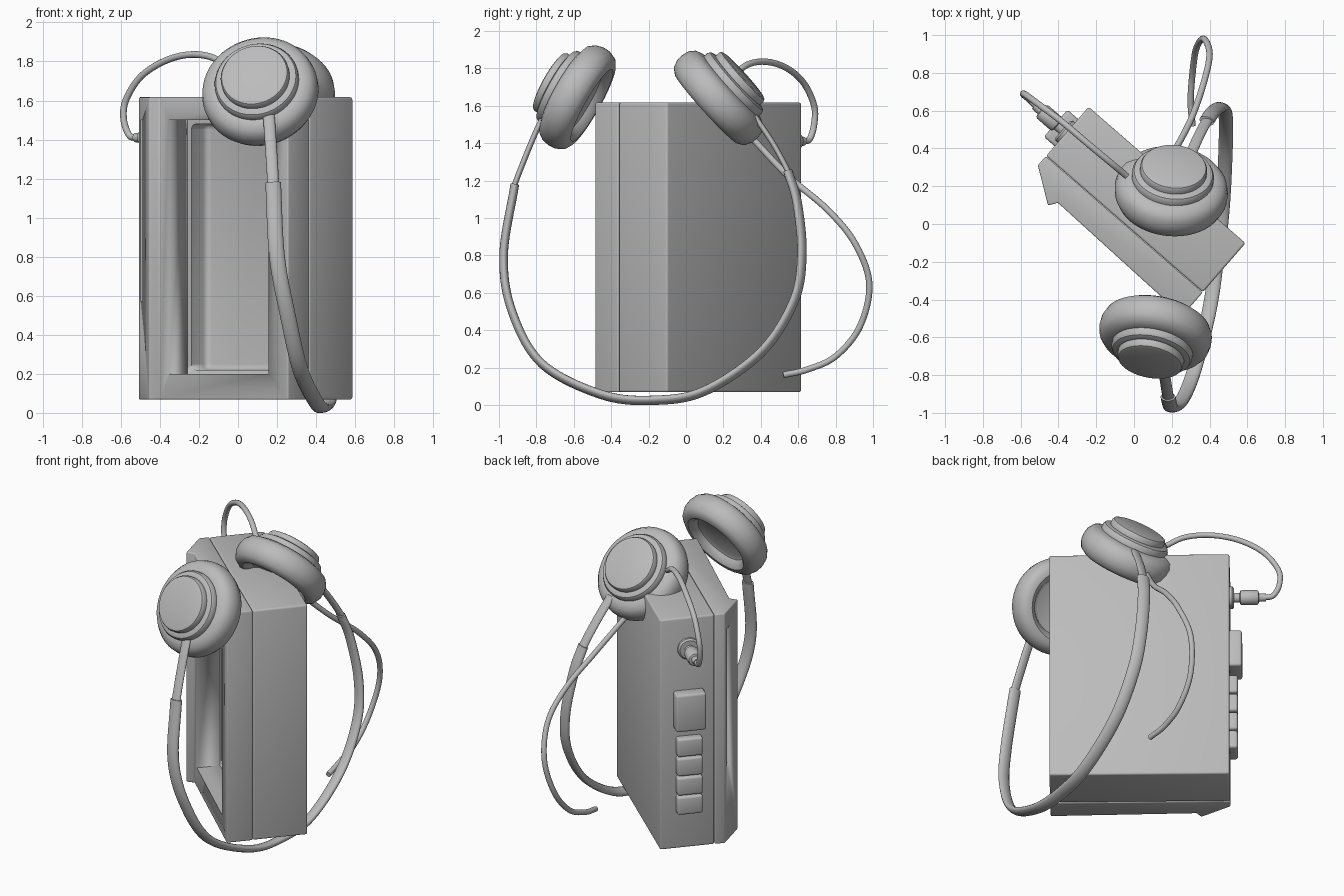
import bpy, bmesh, math
from mathutils import Vector

cube = bpy.data.objects.get("Cube")
if cube:
    bpy.data.objects.remove(cube, do_unlink=True)

GREY = (0.5, 0.5, 0.5, 1)
mat = bpy.data.materials.new("plain grey")
mat.use_nodes = True
mat.diffuse_color = GREY
mat.node_tree.nodes["Principled BSDF"].inputs["Base Color"].default_value = GREY

# Player axes: U runs along its width, V from its back to its front
U = Vector((0.755, -0.656, 0))
V = Vector((-0.656, -0.755, 0))
CORNER = Vector((-0.24, 0.62, 0))


def place(u, v, z):
    return CORNER + U * u + V * v + Vector((0, 0, z))


def finish(name, bm, angle=35):
    bmesh.ops.recalc_face_normals(bm, faces=bm.faces)
    mesh = bpy.data.meshes.new(name)
    bm.to_mesh(mesh)
    bm.free()
    mesh.materials.append(mat)
    ob = bpy.data.objects.new(name, mesh)
    bpy.context.collection.objects.link(ob)
    activate(ob)
    bpy.ops.object.shade_smooth_by_angle(angle=math.radians(angle))
    return ob


def activate(ob):
    bpy.ops.object.select_all(action="DESELECT")
    ob.select_set(True)
    bpy.context.view_layer.objects.active = ob


def prism(name, outline, z0, z1, bevel=0.0):
    """Upright prism over a (u, v) outline, with rounded edges."""
    bm = bmesh.new()
    low = [bm.verts.new(place(u, v, z0)) for u, v in outline]
    high = [bm.verts.new(place(u, v, z1)) for u, v in outline]
    bm.faces.new(low)
    bm.faces.new(high)
    for i in range(len(low)):
        j = (i + 1) % len(low)
        bm.faces.new((low[i], low[j], high[j], high[i]))
    bmesh.ops.recalc_face_normals(bm, faces=bm.faces)
    if bevel:
        bmesh.ops.bevel(bm, geom=bm.edges[:], offset=bevel, segments=3,
                        profile=0.5, affect="EDGES")
    return finish(name, bm)


def box(name, u0, u1, v0, v1, z0, z1, bevel=0.0):
    return prism(name, [(u0, v0), (u1, v0), (u1, v1), (u0, v1)], z0, z1, bevel)


def cut(ob, cutter):
    mod = ob.modifiers.new("opening", "BOOLEAN")
    mod.operation = "DIFFERENCE"
    mod.solver = "EXACT"
    mod.object = cutter
    activate(ob)
    bpy.ops.object.modifier_apply(modifier=mod.name)
    bpy.data.objects.remove(cutter, do_unlink=True)


def rings_to_mesh(name, rings, angle=35):
    bm = bmesh.new()
    loops = [[bm.verts.new(p) for p in ring] for ring in rings]
    n = len(loops[0])
    for a, b in zip(loops, loops[1:]):
        for i in range(n):
            j = (i + 1) % n
            bm.faces.new((a[i], a[j], b[j], b[i]))
    bm.faces.new(loops[0])
    bm.faces.new(loops[-1])
    return finish(name, bm, angle)


def lathe(name, profile, origin, axis, segs=48):
    """Turn a (radius, distance) profile around an axis."""
    axis = Vector(axis).normalized()
    a = axis.orthogonal().normalized()
    b = axis.cross(a)
    turn = [2 * math.pi * i / segs for i in range(segs)]
    rings = [[Vector(origin) + axis * d + (a * math.cos(t) + b * math.sin(t)) * r
              for t in turn] for r, d in profile]
    return rings_to_mesh(name, rings)


def sweep(name, points, wide, thin, side=(1, 0, 0), steps=10, segs=16):
    """Elliptical tube along a smooth path through the points."""
    p = [Vector(q) for q in points]
    p = [2 * p[0] - p[1]] + p + [2 * p[-1] - p[-2]]
    path = []
    for a, b, c, d in zip(p, p[1:], p[2:], p[3:]):
        for k in range(steps):
            t = k / steps
            path.append(0.5 * (2 * b + (c - a) * t + (2 * a - 5 * b + 4 * c - d) * t ** 2
                               + (3 * b - a - 3 * c + d) * t ** 3))
    path.append(p[-2])
    ref = Vector(side)
    rings = []
    for i, q in enumerate(path):
        tan = (path[min(i + 1, len(path) - 1)] - path[max(i - 1, 0)]).normalized()
        ref = (ref - tan * ref.dot(tan)).normalized()
        nor = tan.cross(ref)
        rings.append([q + ref * wide * math.cos(2 * math.pi * s / segs)
                      + nor * thin * math.sin(2 * math.pi * s / segs) for s in range(segs)])
    return rings_to_mesh(name, rings, 50)


# Player case and front door with its window and lip
BOTTOM, TOP = 0.068, 1.617
case = box("player_case", 0, 1.10, 0, 0.344, BOTTOM, TOP, 0.012)
cut(case, box("cavity_cutter", 0.30, 0.94, 0.22, 0.5, 0.22, 1.48, 0.03))

door = prism("player_door", [(0, 0.346), (1.10, 0.346), (1.10, 0.51), (0.21, 0.49),
                             (0.18, 0.535), (0, 0.41)], BOTTOM, TOP, 0.008)
cut(door, box("window_cutter", 0.275, 0.965, 0.2, 0.7, 0.2, 1.5))
cut(door, prism("slot_cutter", [(0.045, 0.40), (0.085, 0.43), (0.05, 0.49), (0.01, 0.46)],
                0.57, 1.5))

# Buttons on the end of the case
box("large_button", -0.075, 0.02, 0.085, 0.275, 0.88, 1.13, 0.015)
for i in range(4):
    z = 0.31 + 0.13 * i
    box(f"small_button_{i + 1}", -0.05, 0.02, 0.10, 0.26, z, z + 0.122, 0.015)

# Socket and plug
JACK = place(0, 0.18, 1.41)
lathe("socket", [(0.07, -0.01), (0.07, 0.015), (0.06, 0.025), (0.045, 0.025)], JACK, -U, 32)
lathe("plug", [(0.03, 0), (0.03, 0.06), (0.042, 0.065), (0.046, 0.075), (0.046, 0.165),
               (0.04, 0.175), (0.026, 0.178), (0.024, 0.22)], JACK, -U, 32)

# Ear cups: hollow cushion, shell and two stepped caps
CUP = [(0.16, 0.06), (0.18, 0.05), (0.195, 0.02), (0.22, 0.003), (0.25, 0.005),
       (0.28, 0.025), (0.298, 0.065), (0.3, 0.1), (0.292, 0.14), (0.27, 0.17),
       (0.235, 0.185), (0.217, 0.187), (0.217, 0.21), (0.208, 0.225), (0.19, 0.232),
       (0.177, 0.233), (0.177, 0.258), (0.17, 0.27), (0.155, 0.275)]
lathe("front_ear_cup", CUP, (0.13, -0.50, 1.60), (-0.17, -0.85, 0.48), 64)
lathe("back_ear_cup", CUP, (0.19, 0.105, 1.58), (0.08, 0.74, 0.67), 64)

# Headband and the slim arms that slide into it
BAND = [(0.18, -0.915, 1.18), (0.20, -0.975, 0.8), (0.255, -0.93, 0.5), (0.32, -0.77, 0.22),
        (0.40, -0.45, 0.055), (0.44, -0.17, 0.025), (0.47, 0.1, 0.075), (0.485, 0.4, 0.28),
        (0.485, 0.575, 0.55), (0.465, 0.62, 0.8), (0.42, 0.595, 1.08), (0.385, 0.545, 1.25)]
sweep("headband", BAND, 0.04, 0.023)
sweep("front_arm", [(0.155, -0.755, 1.56), (0.165, -0.82, 1.42), BAND[0], (0.182, -0.93, 1.1)],
      0.03, 0.015)
sweep("back_arm", [(0.30, 0.37, 1.54), (0.345, 0.47, 1.39), BAND[-1], (0.40, 0.57, 1.18)],
      0.03, 0.015)

# Cables
sweep("plug_cable", [JACK - U * 0.2, (-0.555, 0.66, 1.42), (-0.585, 0.685, 1.5),
                     (-0.575, 0.685, 1.6), (-0.5, 0.63, 1.72), (-0.38, 0.54, 1.8),
                     (-0.25, 0.43, 1.835), (-0.13, 0.33, 1.82), (-0.04, 0.255, 1.76)],
      0.017, 0.017, (0, 0, 1))
sweep("loose_cable", [(0.2, 0.36, 1.42), (0.30, 0.55, 1.22), (0.37, 0.75, 1.05),
                      (0.40, 0.9, 0.87), (0.37, 0.98, 0.65), (0.33, 0.93, 0.42),
                      (0.31, 0.8, 0.26), (0.30, 0.65, 0.19), (0.31, 0.52, 0.16)],
      0.017, 0.017)
